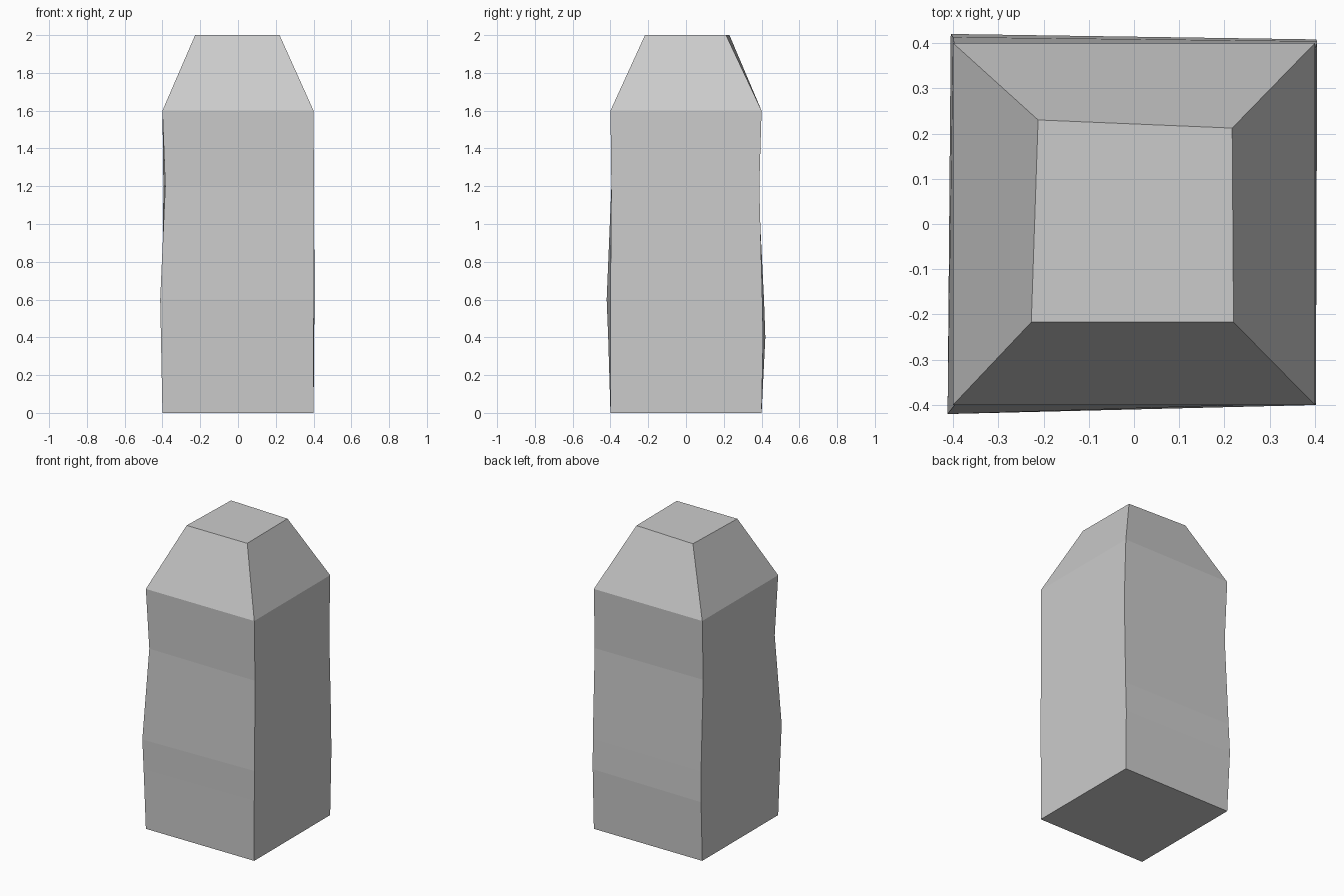
import bpy, bmesh

if "Cube" in bpy.data.objects:
    bpy.data.objects.remove(bpy.data.objects["Cube"])

# Corner rings from bottom to top: z, then front-left, front-right, back-right, back-left
RINGS = [
    (0.0, [(-.40, -.40), (.40, -.40), (.40, .40), (-.40, .40)]),
    (0.4, [(-.408, -.412), (.40, -.40), (.403, .408), (-.405, .42)]),
    (0.6, [(-.412, -.42), (.402, -.40), (.405, .404), (-.40, .413)]),
    (1.2, [(-.385, -.385), (.402, -.395), (.402, .388), (-.395, .383)]),
    (1.6, [(-.40, -.40), (.40, -.40), (.40, .40), (-.40, .40)]),
    (2.0, [(-.227, -.217), (.22, -.217), (.217, .212), (-.212, .23)]),
]

# Pillar: four-sided hand-hewn block lofted through the rings
bm = bmesh.new()
loops = [[bm.verts.new((x, y, z)) for x, y in pts] for z, pts in RINGS]
for low, high in zip(loops, loops[1:]):
    for i in range(4):
        j = (i + 1) % 4
        bm.faces.new((low[i], low[j], high[j], high[i]))
bm.faces.new(loops[0][::-1])
bm.faces.new(loops[-1])

# Narrow chamfer on the corners, base, shoulder and top
edges = [e for e in bm.edges if e.calc_face_angle() > 0.25]
bmesh.ops.bevel(bm, geom=edges, offset=0.016, segments=1, profile=0.5,
                affect='EDGES', clamp_overlap=True)
bmesh.ops.recalc_face_normals(bm, faces=bm.faces)

mesh = bpy.data.meshes.new("pillar")
bm.to_mesh(mesh)
bm.free()
pillar = bpy.data.objects.new("pillar", mesh)
bpy.context.collection.objects.link(pillar)
